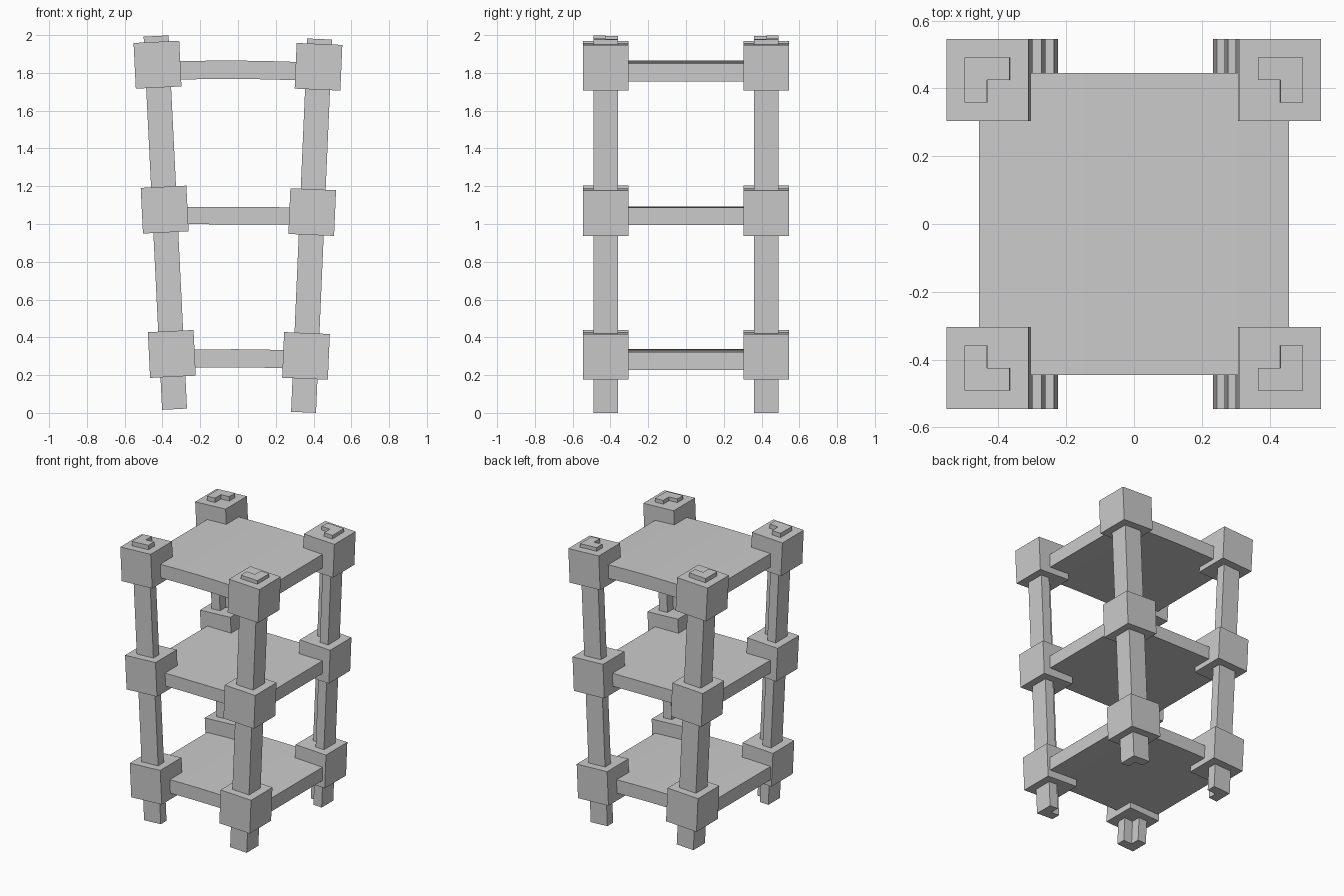
import bpy, bmesh
from math import radians

if "Cube" in bpy.data.objects:
    bpy.data.objects.remove(bpy.data.objects["Cube"])


def prism(name, outline, vec, loc=(0, 0, 0), tilt=0.0, mirror_y=False):
    """Extrude a closed outline along vec, optionally mirrored front to back."""
    bm = bmesh.new()
    face = bm.faces.new([bm.verts.new(p) for p in outline])
    top = bmesh.ops.extrude_face_region(bm, geom=[face])
    moved = [g for g in top["geom"] if isinstance(g, bmesh.types.BMVert)]
    bmesh.ops.translate(bm, verts=moved, vec=vec)
    bmesh.ops.recalc_face_normals(bm, faces=bm.faces)
    mesh = bpy.data.meshes.new(name)
    bm.to_mesh(mesh)
    bm.free()
    ob = bpy.data.objects.new(name, mesh)
    bpy.context.collection.objects.link(ob)
    ob.location = loc
    ob.rotation_euler = (0, radians(tilt), 0)
    if mirror_y:
        mod = ob.modifiers.new("Mirror", "MIRROR")
        mod.use_axis = (False, True, False)
        mod.use_mirror_merge = False
    return ob


LEG_Y = 0.425      # distance of leg axis from the centre plane
LEG_H = 0.066      # half width of the angle-section leg
BLOCK_H = 0.121    # half width of the corner blocks
LEG_LEN = 1.978

# Each side: sign, foot position, lean, block heights along the leg
sides = [
    ("left", -1, (-0.336, 0, 0.0195), -2.83, (0.293, 1.058, 1.826)),
    ("right", 1, (0.347, 0, 0.003), 2.48, (0.299, 1.061, 1.831)),
]
levels = ("bottom", "middle", "top")

for side, s, foot, tilt, heights in sides:
    # L-section legs, notch facing the centre of the rack
    h = LEG_H
    section = [(-h, h), (h, h), (h, -h), (0, -h), (0, 0), (-h, 0)]
    outline = [(s * x, LEG_Y + y, 0) for x, y in section]
    prism(side + "_legs", outline, (0, 0, LEG_LEN), foot, tilt, True)

    # Corner blocks clamped around the legs
    b = BLOCK_H
    for level, z in zip(levels, heights):
        square = [(x, LEG_Y + y, z - b)
                  for x, y in ((-b, -b), (b, -b), (b, b), (-b, b))]
        prism(f"{side}_{level}_blocks", square, (0, 0, 2 * b), foot, tilt, True)

# Slightly bowed shelves: peak height, thickness, bow, slope
shelves = [(0.337, 0.096, 0.055, -0.006),
           (1.090, 0.092, 0.004, -0.005),
           (1.865, 0.097, 0.055, -0.006)]
HALF_X, HALF_Y, SEGMENTS = 0.458, 0.445, 6
for level, (peak, thick, bow, slope) in zip(levels, shelves):
    xs = [HALF_X * (2 * i / SEGMENTS - 1) for i in range(SEGMENTS + 1)]
    upper = [(x, -HALF_Y, peak - bow * x * x + slope * x) for x in xs]
    lower = [(x, y, z - thick) for x, y, z in reversed(upper)]
    prism(level + "_shelf", upper + lower, (0, 2 * HALF_Y, 0))
